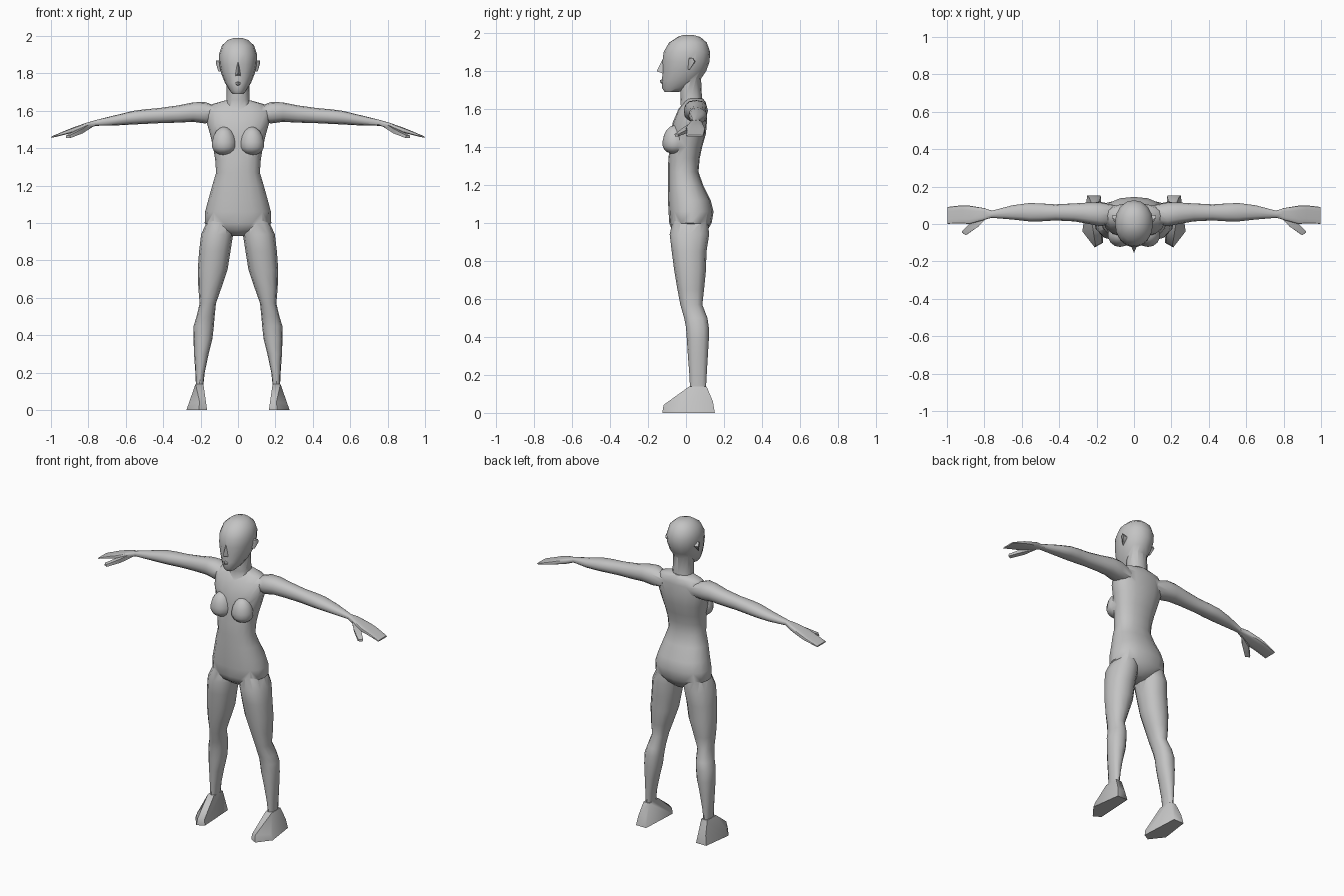
import bpy, bmesh, math

grey = bpy.data.materials.new("plain grey")
grey.diffuse_color = (0.55, 0.55, 0.55, 1)


def make(name, bm):
    bmesh.ops.recalc_face_normals(bm, faces=bm.faces)
    me = bpy.data.meshes.new(name)
    bm.to_mesh(me)
    bm.free()
    ob = bpy.data.objects.new(name, me)
    me.materials.append(grey)
    bpy.context.collection.objects.link(ob)
    return ob


def loft(name, axis, rings, side=1, power=2.3, n=14):
    """Rings are (position on axis, u min, u max, v min, v max)."""
    bm = bmesh.new()
    loops = []
    for c, u0, u1, v0, v1 in rings:
        loop = []
        for i in range(n):
            a = 2 * math.pi * i / n
            cu, cv = math.cos(a), math.sin(a)
            cu = math.copysign(abs(cu) ** (2 / power), cu)
            cv = math.copysign(abs(cv) ** (2 / power), cv)
            u = (u0 + u1) / 2 + cu * (u1 - u0) / 2
            v = (v0 + v1) / 2 + cv * (v1 - v0) / 2
            p = (c, u, v) if axis == 'x' else (u, v, c)
            loop.append(bm.verts.new((p[0] * side, p[1], p[2])))
        loops.append(loop)
    for a, b in zip(loops, loops[1:]):
        for i in range(n):
            j = (i + 1) % n
            bm.faces.new((a[i], a[j], b[j], b[i]))
    bm.faces.new(loops[0])
    bm.faces.new(loops[-1])
    return make(name, bm)


def hull(name, pts, side=1):
    bm = bmesh.new()
    for x, y, z in pts:
        bm.verts.new((x * side, y, z))
    bmesh.ops.convex_hull(bm, input=bm.verts)
    loose = [v for v in bm.verts if not v.link_faces]
    bmesh.ops.delete(bm, geom=loose, context='VERTS')
    return make(name, bm)


def sym(rings):
    """(z, half width, y front, y back) to loft rings."""
    return [(z, -w, w, f, b) for z, w, f, b in rings]


# torso
body = loft("body", 'z', sym([
    (.93, .04, -.03, .08), (.965, .13, -.075, .115), (1.0, .178, -.088, .135),
    (1.06, .176, -.092, .145), (1.12, .16, -.095, .13), (1.2, .138, -.095, .09),
    (1.27, .117, -.095, .066), (1.34, .122, -.093, .072), (1.4, .132, -.085, .085),
    (1.47, .148, -.08, .105), (1.53, .165, -.07, .11), (1.6, .17, -.04, .11),
    (1.635, .14, -.012, .105), (1.655, .07, 0, .09)]), n=16)
parts = []

# neck and head
parts.append(loft("neck", 'z', sym([
    (1.58, .07, -.025, .09), (1.66, .062, -.03, .084), (1.79, .06, -.03, .078)]), n=12))
parts.append(loft("head", 'z', sym([
    (1.69, .028, -.112, -.04), (1.71, .046, -.126, .02), (1.75, .07, -.126, .072),
    (1.8, .09, -.124, .106), (1.85, .1, -.124, .124), (1.9, .102, -.118, .127),
    (1.95, .086, -.09, .11), (1.98, .052, -.045, .075), (1.99, .02, -.015, .04)]),
    power=2.1, n=16))
parts.append(hull("nose", [
    (0, -.155, 1.8), (-.017, -.115, 1.785), (.017, -.115, 1.785), (0, -.12, 1.87),
    (-.012, -.1, 1.86), (.012, -.1, 1.86), (0, -.1, 1.785)]))
parts.append(hull("lips", [
    (0, -.138, 1.752), (0, -.135, 1.738), (-.03, -.11, 1.745), (.03, -.11, 1.745),
    (0, -.11, 1.765), (0, -.11, 1.728)]))

for s, tag in ((1, "left"), (-1, "right")):
    # ear
    parts.append(hull(tag + "_ear", [
        (.09, .01, 1.81), (.09, .015, 1.87), (.09, .05, 1.85), (.105, .02, 1.81),
        (.117, .035, 1.87), (.117, .045, 1.85), (.108, .015, 1.865)], s))
    # breast
    bm = bmesh.new()
    bmesh.ops.create_uvsphere(bm, u_segments=14, v_segments=9, radius=1)
    for v in bm.verts:
        x, y, z = v.co
        z = z * (.1 if z > 0 else .052)
        v.co = (s * (.075 + x * .066), -.06 + y * .064, 1.415 + z)
    parts.append(make(tag + "_breast", bm))
    # arm
    parts.append(loft(tag + "_arm", 'x', [
        (.1, .01, .1, 1.54, 1.62), (.18, -.012, .115, 1.533, 1.648),
        (.24, 0, .115, 1.541, 1.645), (.32, .014, .11, 1.537, 1.629),
        (.42, .019, .105, 1.534, 1.615), (.5, .014, .11, 1.53, 1.608),
        (.56, .014, .112, 1.527, 1.6), (.65, .024, .1, 1.522, 1.578),
        (.76, .033, .071, 1.52, 1.551), (.79, .035, .072, 1.512, 1.542)], s, n=12))
    # hand
    parts.append(loft(tag + "_hand", 'x', [
        (.75, .037, .067, 1.524, 1.548), (.8, .022, .085, 1.506, 1.54),
        (.88, .0, .098, 1.484, 1.512), (.92, .003, .1, 1.474, 1.496),
        (.998, .001, .091, 1.455, 1.463)], s, power=4))
    # thumb
    parts.append(hull(tag + "_thumb", [
        (.78, .045, 1.53), (.78, .045, 1.512), (.8, .02, 1.525), (.83, -.012, 1.505),
        (.83, -.005, 1.48), (.86, .02, 1.5), (.86, .015, 1.478), (.92, -.04, 1.468),
        (.92, -.045, 1.455), (.9, -.06, 1.468), (.895, -.058, 1.455)], s))
    # leg
    parts.append(loft(tag + "_leg", 'z', [
        (1.01, .03, .165, -.07, .115), (.94, .026, .197, -.086, .122),
        (.85, .04, .208, -.075, .108), (.75, .056, .215, -.062, .105),
        (.65, .09, .212, -.045, .095), (.57, .118, .205, -.03, .086),
        (.5, .125, .222, -.01, .113), (.45, .129, .237, 0, .12),
        (.38, .137, .238, .005, .12), (.3, .157, .235, .01, .115),
        (.2, .178, .228, .018, .109), (.11, .188, .224, .022, .104)], s, n=12))
    # foot
    parts.append(hull(tag + "_foot", [
        (.165, -.1, 0), (.21, -.125, 0), (.276, -.04, 0), (.25, .152, 0), (.178, .152, 0),
        (.17, -.1, .035), (.205, -.118, .042), (.262, -.04, .035),
        (.185, .018, .14), (.227, .018, .14), (.227, .108, .14), (.185, .108, .14),
        (.19, .142, .06), (.24, .142, .06)], s))

# fuse every part into one skin
bpy.context.view_layer.objects.active = body
for p in parts:
    mod = body.modifiers.new("fuse", 'BOOLEAN')
    mod.operation = 'UNION'
    mod.solver = 'EXACT'
    mod.object = p
    bpy.ops.object.modifier_apply(modifier=mod.name)
    bpy.data.objects.remove(p)

bpy.ops.object.select_all(action='DESELECT')
body.select_set(True)
bpy.ops.object.shade_smooth_by_angle(angle=math.radians(45))
